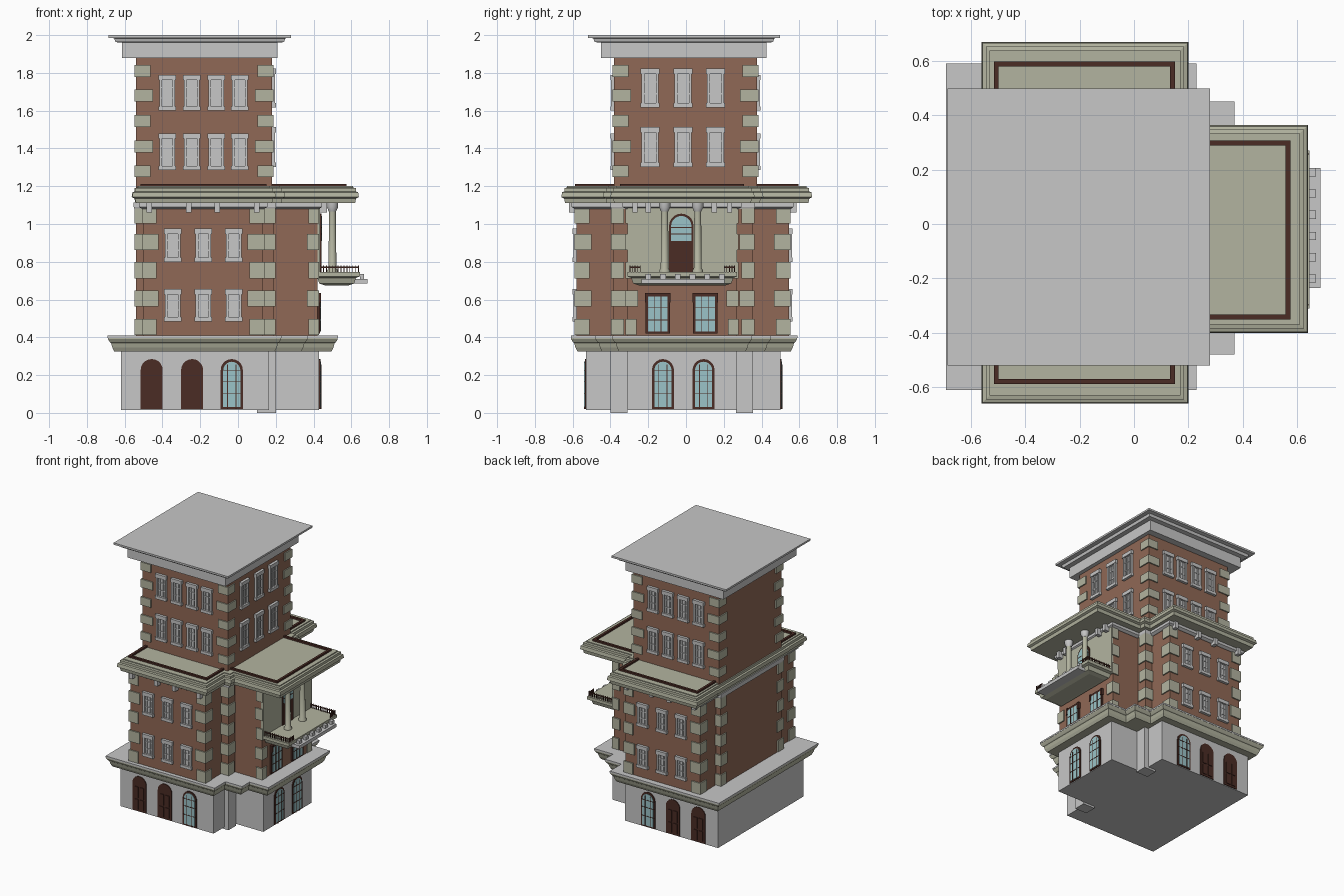
import bpy, bmesh, math

if "Cube" in bpy.data.objects:
    bpy.data.objects.remove(bpy.data.objects["Cube"])

def mat(name, r, g, b):
    m = bpy.data.materials.new(name)
    m.diffuse_color = (r, g, b, 1)
    m.use_nodes = True
    m.node_tree.nodes["Principled BSDF"].inputs["Base Color"].default_value = m.diffuse_color
    return m

STONE = mat("grey stone", .57, .57, .57)
BRICK = mat("brick", .28, .14, .092)
CREAM = mat("cream stone", .45, .455, .35)
WOOD = mat("dark wood", .069, .025, .018)
GLASS = mat("pale blue glass", .33, .55, .58)
parts = {}

def loft(name, m, rings):
    """Closed skin through rings of points, added to the named part."""
    bm, _ = parts.setdefault(name, (bmesh.new(), m))
    vs = [[bm.verts.new(p) for p in r] for r in rings]
    n = len(vs[0])
    for a, b in zip(vs, vs[1:]):
        for i in range(n):
            bm.faces.new((a[i], a[(i + 1) % n], b[(i + 1) % n], b[i]))
    bm.faces.new(vs[0][::-1])
    bm.faces.new(vs[-1])

def tiers(name, m, rect, profile):
    """Rectangle x0,x1,y0,y1 swept up a list of (outward offset, z)."""
    x0, x1, y0, y1 = rect
    loft(name, m, [[(x0 - o, y0 - o, z), (x1 + o, y0 - o, z),
                    (x1 + o, y1 + o, z), (x0 - o, y1 + o, z)] for o, z in profile])

def box(name, m, x0, x1, y0, y1, z0, z1):
    tiers(name, m, (x0, x1, y0, y1), [(0, z0), (0, z1)])

def prism(name, m, wall, pts, d0, d1):
    """Outline (u, z) on a wall (side, position), from depth d0 to d1 outward."""
    side, pos = wall
    def place(u, z, d):
        return {"front": (u, pos - d, z), "back": (u, pos + d, z), "right": (pos + d, u, z)}[side]
    loft(name, m, [[place(u, z, d) for u, z in pts] for d in (d0, d1)])

def plate(name, m, wall, u0, u1, z0, z1, d0, d1):
    prism(name, m, wall, [(u0, z0), (u1, z0), (u1, z1), (u0, z1)], d0, d1)

def arch(u, w, z0, z1, n=10):
    r = w / 2
    return [(u - r, z0), (u + r, z0)] + [
        (u + r * math.cos(math.pi * i / n), z1 - r + r * math.sin(math.pi * i / n))
        for i in range(n + 1)]

def arched_door(wall, u, glazed, z0=.02, z1=.285, w=.117):
    prism("arched_door_frames", WOOD, wall, arch(u, w, z0, z1), -.01, .006)
    if glazed:
        prism("arched_door_glass", GLASS, wall, arch(u, w - .026, z0 + .01, z1 - .014), 0, .009)
        for du in (-.022, .022):
            plate("arched_door_bars", WOOD, wall, u + du - .002, u + du + .002, z0, z1 - .03, 0, .011)
        for z in (.3, .55, .76):
            zz = z0 + z * (z1 - z0)
            plate("arched_door_bars", WOOD, wall, u - w * .45, u + w * .45, zz, zz + .004, 0, .011)
    else:
        for s in (-1, 1):
            for a, b in ((.03, .1), (.115, .195)):
                c = u + s * .024
                plate("arched_door_panels", WOOD, wall, c - .017, c + .017, z0 + a - .015, z0 + b - .01, 0, .011)

def stone_window(wall, u, z0, z1, w=.092):
    n = "stone_windows"
    h = w / 2
    plate(n, STONE, wall, u - h + .012, u + h - .012, z0, z1, -.01, .004)
    for s in (-1, 1):                                  # jambs and mullions
        c = u + s * (h - .012)
        plate(n, STONE, wall, c - .007, c + .007, z0, z1, 0, .016)
        plate(n, STONE, wall, u + s * .013 - .003, u + s * .013 + .003, z0, z1, 0, .01)
    for z in (.35, .65):
        zz = z0 + z * (z1 - z0)
        plate(n, STONE, wall, u - h + .012, u + h - .012, zz - .003, zz + .003, 0, .009)
    plate(n, STONE, wall, u - h, u + h, z1 - .028, z1, 0, .02)   # lintel
    plate(n, STONE, wall, u - h, u + h, z0, z0 + .022, 0, .02)   # sill

def quoins(x, y, sx, sy, zs, h, w, out=.009):
    """Corner stones; sx, sy point out of the corner."""
    for i, z in enumerate(zs):
        k = w * (1 if i % 2 else .85)
        xs = sorted((x + sx * out, x - sx * k))
        ys = sorted((y + sy * out, y - sy * k))
        box("corner_stones", CREAM, *xs, *ys, z - h / 2, z + h / 2)

# Ground floor: main block, inner corner piers, side wing
box("ground_floor", STONE, -.62, .165, -.53, .50, .015, .34)
box("ground_floor", STONE, .0, .43, -.31, .27, .015, .34)
for y0 in (-.40, .265):
    box("corner_piers", STONE, .10, .20, y0, y0 + .09, 0, .34)
for side in (("front", -.53), ("back", .50)):
    for u, glazed in ((-.457, False), (-.243, False), (-.033, True)):
        arched_door(side, u, glazed)
for u in (-.122, .093):
    arched_door(("right", .43), u, True)

# Lower cornice with grey top
for rect in ((-.69, .23, -.61, .59), (-.1, .37, -.48, .45), (-.1, .53, -.39, .35)):
    tiers("lower_cornice", CREAM, rect, [(-.035, .325), (-.025, .345), (-.018, .37),
                                         (-.012, .374), (-.002, .39), (-.002, .398)])
    tiers("lower_cornice_top", STONE, rect, [(0, .397), (0, .409)])

# Middle floors
box("middle_floors", BRICK, -.50, .13, -.58, .545, .40, 1.13)
box("middle_floors", BRICK, -.54, .19, -.387, .353, .40, 1.13)
box("middle_floors", BRICK, 0, .42, -.31, .27, .40, 1.13)
mid = [.455, .605, .755, .905, 1.045]
for x, sx in ((-.50, -1), (.13, 1)):
    quoins(x, -.58, sx, -1, mid, .085, .08)
    quoins(x, .545, sx, 1, mid, .085, .08)
for x, sx in ((-.54, -1), (.19, 1)):
    quoins(x, -.387, sx, -1, mid, .085, .07)
    quoins(x, .353, sx, 1, mid, .085, .07)
quoins(.42, -.31, 1, -1, mid, .085, .055)
quoins(.42, .27, 1, 1, mid, .085, .055)
for side in (("front", -.58), ("back", .545)):
    for u in (-.345, -.183, -.022):
        stone_window(side, u, .485, .655)
        stone_window(side, u, .80, .975)

# Side wing windows
for u in (-.15, .102):
    w = ("right", .42)
    plate("wing_window_frames", WOOD, w, u - .064, u + .064, .42, .635, 0, .014)
    plate("wing_window_glass", GLASS, w, u - .052, u + .052, .43, .617, 0, .017)
    for s in (-1, 1):
        plate("wing_window_frames", WOOD, w, u + s * .059 - .008, u + s * .059 + .008, .585, .635, 0, .02)
        plate("wing_window_bars", WOOD, w, u + s * .018 - .002, u + s * .018 + .002, .43, .617, 0, .019)
    for z in (.49, .555):
        plate("wing_window_bars", WOOD, w, u - .052, u + .052, z, z + .004, 0, .019)

# Loggia wall, door, columns
box("loggia_wall", CREAM, .41, .434, -.31, .27, .74, 1.12)
door = ("right", .434)
prism("loggia_door", WOOD, door, arch(-.025, .13, .74, 1.055), 0, .007)
prism("loggia_door_glass", GLASS, door, arch(-.025, .108, .91, 1.043), 0, .01)
for z in (.945, .98):
    plate("loggia_door", WOOD, door, -.08, .03, z, z + .004, 0, .012)
for y in (-.113, .062):
    ring = lambda r, z: [(.50 + r * math.cos(a * math.pi / 8), y + r * math.sin(a * math.pi / 8), z)
                         for a in range(16)]
    loft("loggia_columns", CREAM, [ring(r, z) for r, z in (
        (.028, .74), (.028, .755), (.021, .765), (.018, 1.065), (.018, 1.07))])
    loft("column_capitals", STONE, [ring(r, z) for r, z in ((.019, 1.065), (.03, 1.09), (.03, 1.12))])

# Balcony with railing and lower ledge
tiers("balcony", CREAM, (.40, .645, -.31, .27), [(-.06, .675), (-.03, .685), (-.02, .715),
                                                 (0, .722), (0, .745)])
box("balcony_ledge", STONE, .60, .685, -.235, .205, .685, .71)
for i in range(6):
    y = -.215 + i * .078
    box("balcony_ledge", STONE, .645, .668, y, y + .03, .70, .735)
for y in (-.30, .254):
    box("balcony_railing", WOOD, .43, .64, y, y + .006, .768, .774)
    for i in range(14):
        x = .435 + i * .0155
        box("balcony_railing", WOOD, x, x + .004, y, y + .006, .745, .78)
for y0, y1 in ((-.30, -.24), (.20, .26)):
    box("balcony_railing", WOOD, .634, .64, y0, y1, .768, .774)
    for i in range(5):
        y = y0 + i * .014
        box("balcony_railing", WOOD, .634, .64, y, y + .004, .745, .78)

# Grey frieze and corbels below the upper cornice
for x0, x1, y0, y1 in ((-.50, .13, -.58, .545), (-.54, .19, -.387, .353), (0, .42, -.31, .27)):
    o = .012 if x0 == -.54 else .025
    tiers("frieze", STONE, (x0, x1, y0, y1), [(.008, 1.08), (o, 1.09), (o, 1.115)])
for u in (-.47, -.26, -.11, .10):
    for side in (("front", -.58), ("back", .545)):
        plate("corbels", STONE, side, u - .014, u + .014, 1.06, 1.115, 0, .04)
for u in (-.27, -.20, .15, .23):
    plate("corbels", STONE, ("right", .42), u - .014, u + .014, 1.06, 1.115, 0, .05)

# Upper cornice and terrace roofs
for rect in ((-.56, .20, -.66, .668), (-.563, .25, -.44, .41), (0, .64, -.40, .363)):
    tiers("upper_cornice", CREAM, rect, [(-.02, 1.11), (-.015, 1.135), (0, 1.142), (-.004, 1.168),
                                         (-.016, 1.172), (-.016, 1.19), (-.03, 1.193), (-.03, 1.20)])

# Dark cresting around the terraces
for y0, y1, edge in ((-.588, -.36, -.588), (.36, .596, .578)):
    for x in (-.515, .132):
        box("terrace_cresting", WOOD, x, x + .018, y0, y1, 1.19, 1.213)
    box("terrace_cresting", WOOD, -.515, .15, edge, edge + .018, 1.19, 1.213)
for y in (-.35, .288):
    box("terrace_cresting", WOOD, .17, .575, y, y + .018, 1.19, 1.213)
box("terrace_cresting", WOOD, .557, .575, -.35, .306, 1.19, 1.213)

# Upper tower
box("upper_tower", BRICK, -.54, .18, -.38, .375, 1.15, 1.90)
for x, sx in ((-.54, -1), (.18, 1)):
    for y, sy in ((-.38, -1), (.375, 1)):
        quoins(x, y, sx, sy, [1.28, 1.41, 1.545, 1.68, 1.81], .062, .09)
for z0, z1 in ((1.285, 1.48), (1.60, 1.79)):
    for side in (("front", -.38), ("back", .375)):
        for u in (-.375, -.245, -.115, .01):
            stone_window(side, u, z0, z1)
    for u in (-.19, -.015, .157):
        stone_window(("right", .18), u, z0 + .018, z1 + .033, .10)

# Roof cornice
tiers("roof", STONE, (-.685, .28, -.52, .497), [(-.07, 1.88), (-.07, 1.96), (-.036, 1.963),
                                                (-.03, 1.983), (0, 1.986), (0, 2.0)])

# Turn the collected parts into objects
for name, (bm, m) in parts.items():
    bmesh.ops.recalc_face_normals(bm, faces=bm.faces[:])
    me = bpy.data.meshes.new(name)
    bm.to_mesh(me)
    bm.free()
    me.materials.append(m)
    ob = bpy.data.objects.new(name, me)
    bpy.context.collection.objects.link(ob)
    if name in ("loggia_columns", "column_capitals"):
        bpy.context.view_layer.objects.active = ob
        ob.select_set(True)
        bpy.ops.object.shade_smooth_by_angle(angle=math.radians(35))
        ob.select_set(False)
